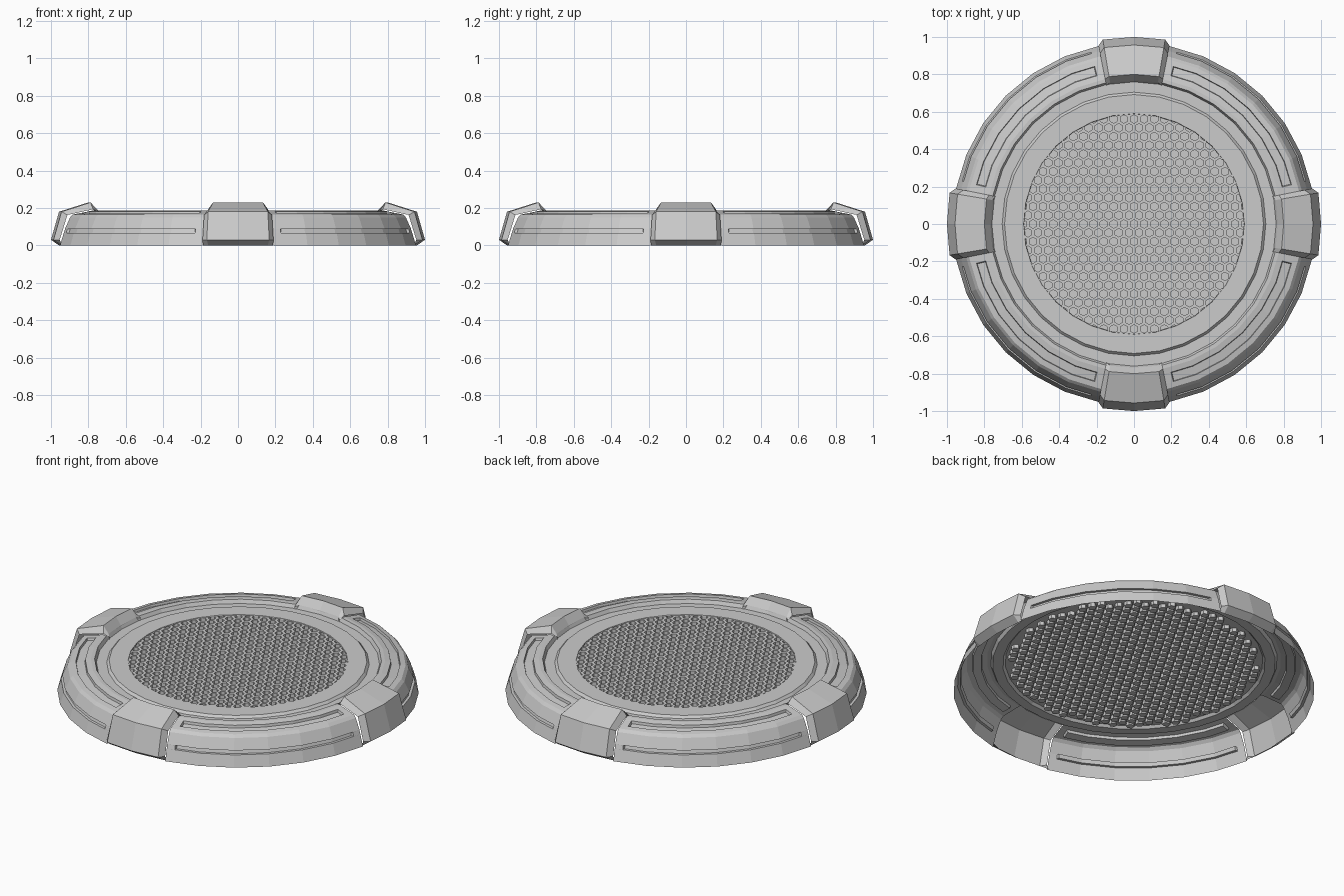
import bpy, bmesh
from math import sin, cos, pi, radians, hypot, sqrt

if "Cube" in bpy.data.objects:
    bpy.data.objects.remove(bpy.data.objects["Cube"])

STEP = 11.25  # the platform is a 32-sided ring


def polar(r, z, deg):
    """Point on a 32-sided polygon of corner radius r."""
    k = deg % STEP
    r *= cos(radians(STEP / 2)) / cos(radians(k - STEP / 2))
    return (r * cos(radians(deg)), r * sin(radians(deg)), z)


def finish(bm, name):
    bmesh.ops.remove_doubles(bm, verts=bm.verts, dist=1e-5)
    bmesh.ops.recalc_face_normals(bm, faces=bm.faces)
    if sum(f.normal.z * f.calc_area() for f in bm.faces) < 0:
        bmesh.ops.reverse_faces(bm, faces=bm.faces)
    me = bpy.data.meshes.new(name)
    bm.to_mesh(me)
    bm.free()
    ob = bpy.data.objects.new(name, me)
    bpy.context.collection.objects.link(ob)
    return ob


def loft(columns, name):
    """Skin a list of equally long point columns."""
    bm = bmesh.new()
    grid = [[bm.verts.new(p) for p in col] for col in columns]
    for a, b in zip(grid, grid[1:]):
        for i in range(len(a) - 1):
            bm.faces.new((a[i], b[i], b[i + 1], a[i + 1]))
    return finish(bm, name)


def four_times(ob):
    for i in range(1, 4):
        c = ob.copy()
        c.name = f"{ob.name}_{i + 1}"
        c.rotation_euler.z = i * pi / 2
        bpy.context.collection.objects.link(c)


# Outer shell between clamps: (r, z, dr, dz), offsets sink the grooves
shell = [(.97, 0, 0, 0), (.95, .066, 0, 0), (.95, .067, -.014, 0),
         (.943, .088, -.014, 0), (.943, .089, 0, 0), (.915, .15, 0, 0),
         (.90, .165, 0, 0), (.871, .171, 0, 0), (.868, .1715, 0, -.014),
         (.823, .180, 0, -.014), (.82, .181, 0, 0), (.79, .187, 0, 0),
         (.77, .187, 0, 0)]
angles = ([(11.25, 0), (14, 0), (14.3, 1)]
          + [(STEP * i, 1) for i in range(2, 7)]
          + [(75.7, 1), (76, 0), (78.75, 0)])
four_times(loft([[polar(r + dr * s, z + dz * s, a) for r, z, dr, dz in shell]
                 for a, s in angles], "rim_section"))

# Inner trough and raised ring around the grate
inner = [(.77, .187), (.76, .166), (.705, .166), (.692, .18),
         (.59, .18), (.588, .174)]
loft([[polar(r, z, STEP * i) for r, z in inner] for i in range(33)], "inner_ring")

# Clamps: raised profile with bevelled flanks
top = [(.957, 0), (1.0, .03), (.957, .18), (.80, .23), (.768, .185), (.765, .166)]
base = [(.96, 0), (.972, .03), (.93, .163), (.79, .193), (.755, .18), (.755, .166)]


def arc(profile, deg):
    return [(r * cos(radians(deg)), r * sin(radians(deg)), z) for r, z in profile]


four_times(loft([arc(base, -11.25), arc(top, -9.6), arc(top, 0),
                 arc(top, 9.6), arc(base, 11.25)], "clamp"))

# Honeycomb grate with shallow pockets, tucked under the ring
PITCH, Z, DEPTH = .054, .177, .022
R = PITCH / sqrt(3)
bm = bmesh.new()


def hexagon(cx, cy, r, z):
    return [bm.verts.new((cx + r * sin(k * pi / 3), cy + r * cos(k * pi / 3), z))
            for k in range(6)]


for j in range(-16, 17):
    for i in range(-14, 15):
        cx, cy = (i + .5 * (j % 2)) * PITCH, j * R * 1.5
        if hypot(cx, cy) + R > .69:
            continue
        rings = [hexagon(cx, cy, R, Z), hexagon(cx, cy, R * .72, Z),
                 hexagon(cx, cy, R * .72, Z - DEPTH)]
        for a, b in zip(rings, rings[1:]):
            for k in range(6):
                n = (k + 1) % 6
                bm.faces.new((a[k], a[n], b[n], b[k]))
        bm.faces.new(rings[2])
finish(bm, "grate")
